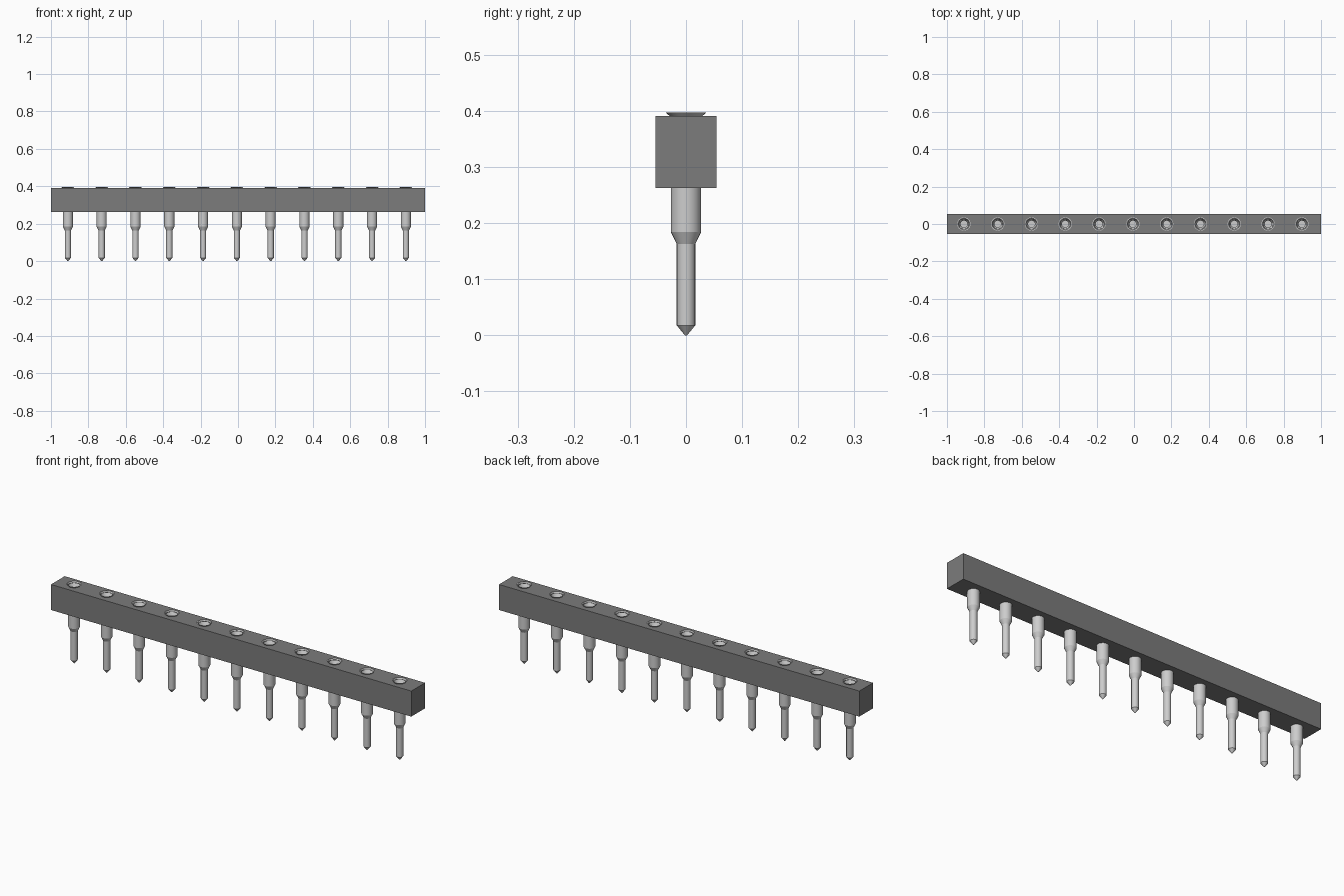
import bpy, bmesh, math

cube = bpy.data.objects.get("Cube")
if cube:
    bpy.data.objects.remove(cube, do_unlink=True)

PINS, PITCH, OFFSET = 11, 0.1807, -0.006
PIN_X = [OFFSET + (i - PINS // 2) * PITCH for i in range(PINS)]
SIDES = 24


def material(name, rgb, metallic=0.0):
    m = bpy.data.materials.new(name)
    m.use_nodes = True
    m.diffuse_color = (*rgb, 1)
    m.node_tree.nodes["Principled BSDF"].inputs["Base Color"].default_value = (*rgb, 1)
    return m


housing_mat = material("dark grey plastic", (0.2, 0.2, 0.2))
pin_mat = material("light grey metal", (0.61, 0.61, 0.61))


def circle(r, z=0.0, cx=0.0):
    return [(cx + r * math.cos(2 * math.pi * i / SIDES),
             r * math.sin(2 * math.pi * i / SIDES), z) for i in range(SIDES)]


# Housing: a bar outline with a round hole per pin, extruded upwards
Z0, Z1 = 0.263, 0.391
curve = bpy.data.curves.new("housing", 'CURVE')
curve.dimensions = '2D'
curve.fill_mode = 'BOTH'
curve.extrude = (Z1 - Z0) / 2
outlines = [[(-1, -0.0545, 0), (1, -0.0545, 0), (1, 0.0545, 0), (-1, 0.0545, 0)]]
outlines += [circle(0.0265, cx=x) for x in PIN_X]
for pts in outlines:
    s = curve.splines.new('POLY')
    s.points.add(len(pts) - 1)
    for p, co in zip(s.points, pts):
        p.co = (*co, 1)
    s.use_cyclic_u = True
curve.materials.append(housing_mat)
housing = bpy.data.objects.new("housing", curve)
housing.location.z = (Z0 + Z1) / 2
bpy.context.collection.objects.link(housing)
bpy.ops.object.select_all(action='DESELECT')
bpy.context.view_layer.objects.active = housing
housing.select_set(True)
bpy.ops.object.convert(target='MESH')
housing = bpy.context.object
bm = bmesh.new()
bm.from_mesh(housing.data)
bmesh.ops.remove_doubles(bm, verts=bm.verts, dist=1e-5)
bmesh.ops.recalc_face_normals(bm, faces=bm.faces)
for f in bm.faces:
    f.smooth = False
bm.to_mesh(housing.data)
bm.free()

# Pin: turned profile (radius, height) from the tip up, then down into the socket
PROFILE = [(0.002, 0.0), (0.0165, 0.018), (0.0165, 0.163), (0.027, 0.184),
           (0.027, 0.389), (0.036, 0.397), (0.031, 0.397), (0.018, 0.372),
           (0.018, 0.28)]
bm = bmesh.new()
rings = [[bm.verts.new(co) for co in circle(r, z)] for r, z in PROFILE]
for a, b in zip(rings, rings[1:]):
    for i in range(SIDES):
        j = (i + 1) % SIDES
        bm.faces.new((a[i], a[j], b[j], b[i]))
bm.faces.new(rings[0][::-1])
bm.faces.new(rings[-1])
pin_mesh = bpy.data.meshes.new("pin")
bm.to_mesh(pin_mesh)
bm.free()
pin_mesh.materials.append(pin_mat)

# Row of pins sharing one mesh
bpy.ops.object.select_all(action='DESELECT')
for i, x in enumerate(PIN_X):
    pin = bpy.data.objects.new(f"pin_{i + 1}", pin_mesh)
    pin.location.x = x
    bpy.context.collection.objects.link(pin)
    if i == 0:
        pin.select_set(True)
        bpy.context.view_layer.objects.active = pin
bpy.ops.object.shade_smooth_by_angle(angle=math.radians(25))
